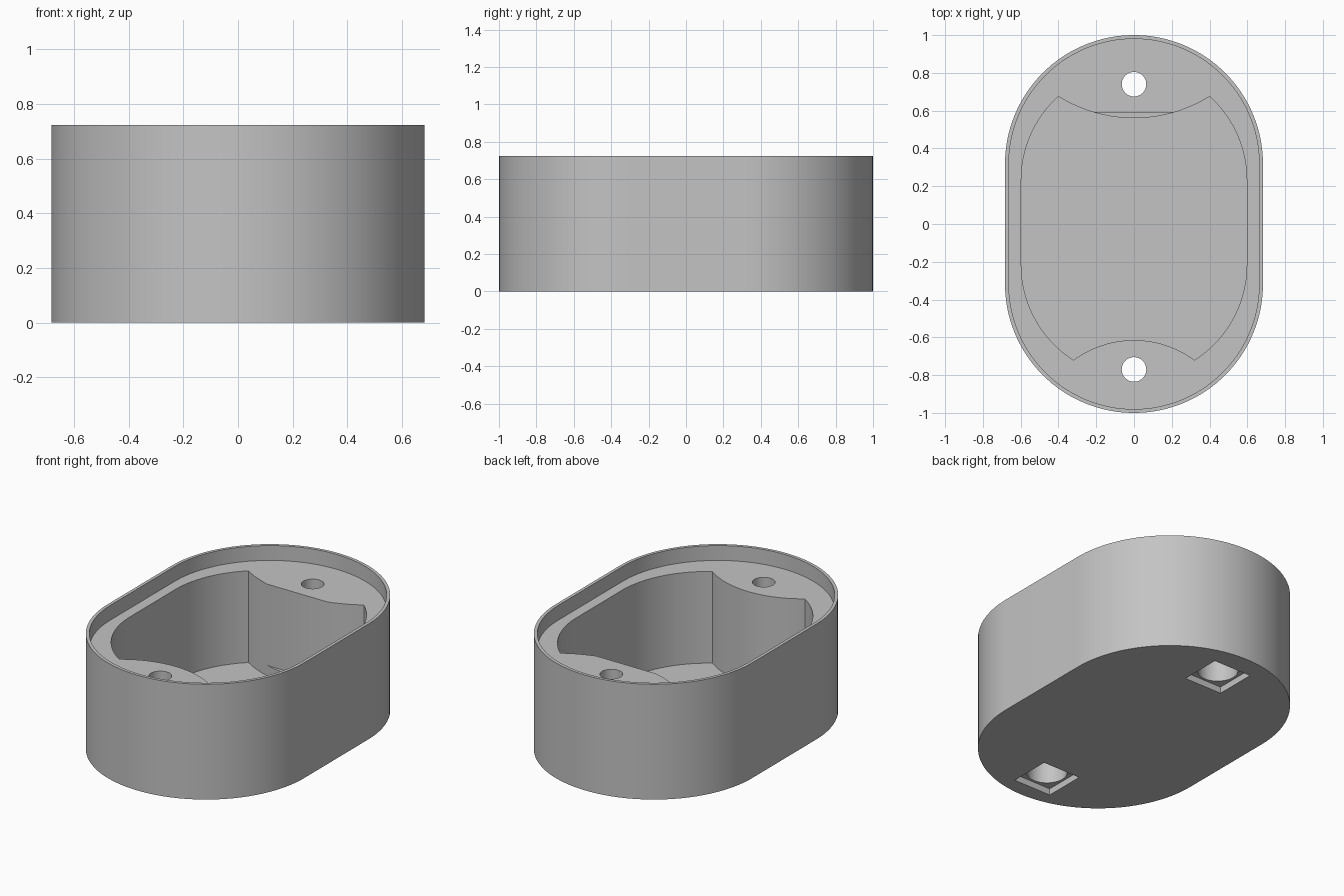
import bpy, bmesh
from math import cos, sin, acos, asin, pi

cube = bpy.data.objects.get("Cube")
if cube:
    bpy.data.objects.remove(cube, do_unlink=True)

HEIGHT, LEDGE, FLOOR = 0.723, 0.63, 0.055
OUTER_R, SPREAD = 0.683, 0.317
RIM = 0.02

grey = bpy.data.materials.new("plain grey")
grey.use_nodes = True
grey.diffuse_color = (0.55, 0.55, 0.55, 1)
grey.node_tree.nodes["Principled BSDF"].inputs["Base Color"].default_value = grey.diffuse_color


def arc(cy, r, a0, a1, n=32):
    """Points on a circle centred on the y axis."""
    steps = [a0 + (a1 - a0) * i / n for i in range(n + 1)]
    return [(r * cos(a), cy + r * sin(a)) for a in steps]


def stadium(r):
    return arc(SPREAD, r, 0, pi, 64) + arc(-SPREAD, r, pi, 2 * pi, 64)


def rect(hx, y0, y1):
    return [(-hx, y0), (hx, y0), (hx, y1), (-hx, y1)]


def circle(cy, r):
    return arc(cy, r, 0, 2 * pi, 48)[:-1]


def prism(name, points, z0, z1):
    """Extrude a flat outline between two heights."""
    bm = bmesh.new()
    face = bm.faces.new([bm.verts.new((x, y, z0)) for x, y in points])
    top = bmesh.ops.extrude_face_region(bm, geom=[face])["geom"]
    for v in top:
        if isinstance(v, bmesh.types.BMVert):
            v.co.z = z1
    bmesh.ops.recalc_face_normals(bm, faces=bm.faces)
    mesh = bpy.data.meshes.new(name)
    bm.to_mesh(mesh)
    bm.free()
    mesh.materials.append(grey)
    obj = bpy.data.objects.new(name, mesh)
    bpy.context.collection.objects.link(obj)
    return obj


def cavity_outline():
    """Rounded pocket with a curved screw boss biting into each end."""
    r = 0.597
    back_x, front_x = 0.4, 0.32
    back_c, front_c = 0.232, -0.216
    back_a, front_a = acos(back_x / r), acos(front_x / r)
    back_boss_r, front_boss_r = 0.753, 0.54
    b = asin(back_x / back_boss_r)
    f = asin(front_x / front_boss_r)
    back_boss_c = back_c + r * sin(back_a) + back_boss_r * cos(b)
    front_boss_c = front_c - r * sin(front_a) - front_boss_r * cos(f)
    return (arc(front_c, r, -front_a, 0)
            + arc(back_c, r, 0, back_a)
            + arc(back_boss_c, back_boss_r, -pi / 2 + b, -pi / 2 - b)[1:-1]
            + arc(back_c, r, pi - back_a, pi)
            + arc(front_c, r, pi, pi + front_a)
            + arc(front_boss_c, front_boss_r, pi / 2 + f, pi / 2 - f)[1:-1])


housing = prism("housing", stadium(OUTER_R), 0, HEIGHT)

# Lid recess, main cavity and the flat on the back boss
cutters = [
    prism("lid_recess_cutter", stadium(OUTER_R - RIM), LEDGE, 1),
    prism("cavity_cutter", cavity_outline(), FLOOR, 0.68),
    prism("boss_flat_cutter", rect(0.3, 0.3, 0.59), 0.12, 0.66),
]
# Screw holes with square pockets underneath
for side, y in (("back", 0.74), ("front", -0.77)):
    cutters += [
        prism(side + "_bore_cutter", circle(y, 0.065), -0.1, 0.9),
        prism(side + "_counterbore_cutter", circle(y, 0.115), -0.08, 0.3),
        prism(side + "_pocket_cutter", rect(0.13, y - 0.13, y + 0.13), -0.06, 0.04),
    ]

bpy.ops.object.select_all(action="DESELECT")
bpy.context.view_layer.objects.active = housing
housing.select_set(True)
for cutter in cutters:
    cutter.hide_render = True
    mod = housing.modifiers.new(cutter.name, "BOOLEAN")
    mod.operation = "DIFFERENCE"
    mod.solver = "EXACT"
    mod.object = cutter
    bpy.ops.object.modifier_apply(modifier=mod.name)
    bpy.data.objects.remove(cutter, do_unlink=True)

bpy.ops.object.shade_smooth_by_angle(angle=pi / 6)
